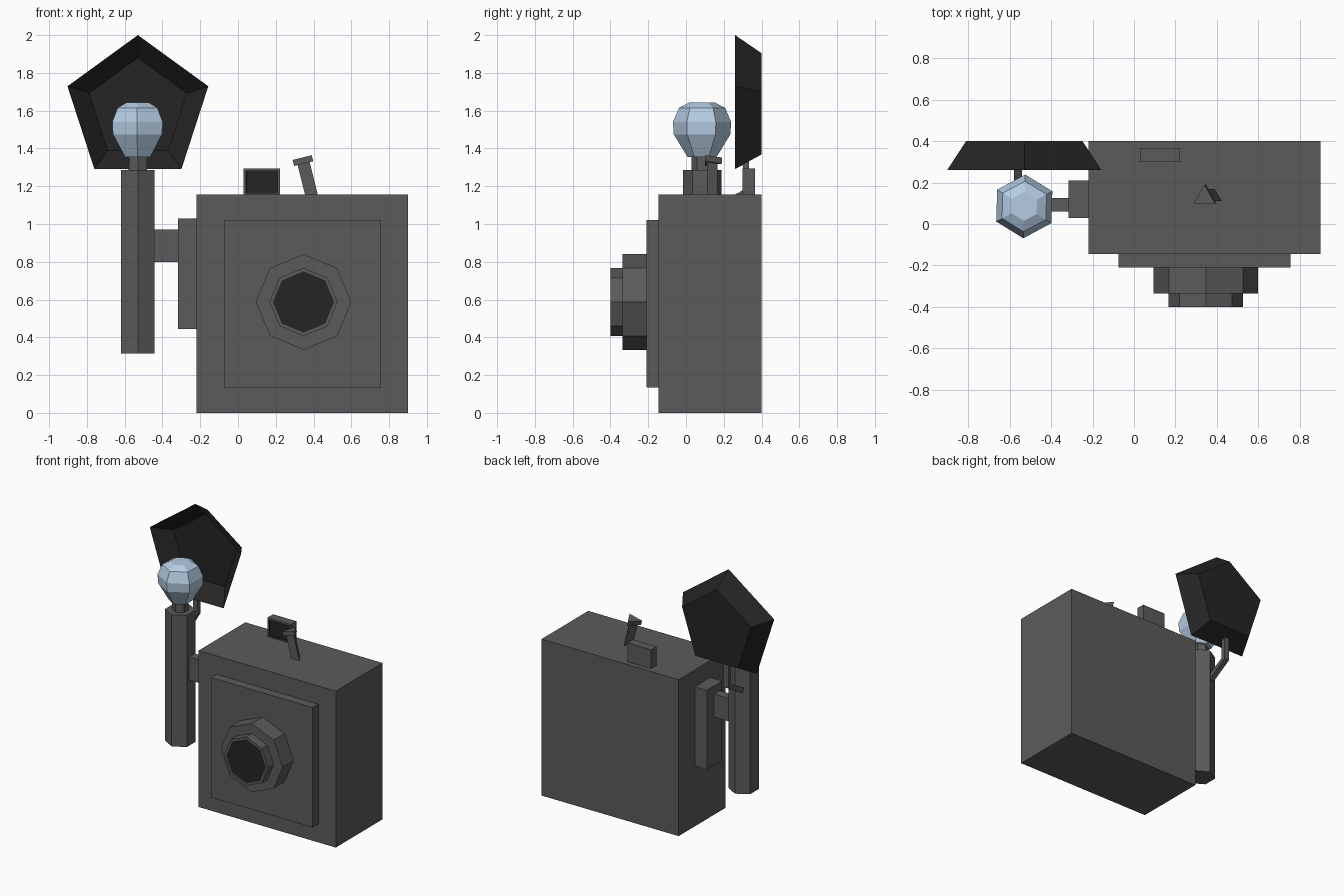
import bpy, bmesh, math
from mathutils import Vector, Matrix

if "Cube" in bpy.data.objects:
    bpy.data.objects.remove(bpy.data.objects["Cube"])


def material(name, rgb):
    m = bpy.data.materials.new(name)
    m.diffuse_color = (*rgb, 1)
    m.use_nodes = True
    m.node_tree.nodes["Principled BSDF"].inputs["Base Color"].default_value = m.diffuse_color
    return m


GREY = material("dark grey casing", (0.105, 0.105, 0.105))
BLACK = material("near black", (0.018, 0.018, 0.018))
BLUE = material("pale blue glass", (0.46, 0.60, 0.76))


def finish(name, bm, *mats):
    bmesh.ops.recalc_face_normals(bm, faces=bm.faces)
    me = bpy.data.meshes.new(name)
    bm.to_mesh(me)
    bm.free()
    for m in mats:
        me.materials.append(m)
    ob = bpy.data.objects.new(name, me)
    bpy.context.collection.objects.link(ob)
    return ob


def box_bm(x0, x1, y0, y1, z0, z1):
    bm = bmesh.new()
    c = Vector((x0 + x1, y0 + y1, z0 + z1)) / 2
    bmesh.ops.create_cube(bm, size=1, matrix=Matrix.Translation(c)
                          @ Matrix.Diagonal((x1 - x0, y1 - y0, z1 - z0, 1)))
    return bm


def box(name, *dims):
    return finish(name, box_bm(*dims), GREY)


def loft_bm(n, rings, start, matrix):
    """Rings of (radius, height) around local z, capped at both ends."""
    bm = bmesh.new()
    loops = []
    for r, h in rings:
        loops.append([bm.verts.new(matrix @ Vector((
            r * math.cos(start + math.tau * i / n),
            r * math.sin(start + math.tau * i / n), h))) for i in range(n)])
    for a, b in zip(loops, loops[1:]):
        for i in range(n):
            j = (i + 1) % n
            bm.faces.new((a[i], a[j], b[j], b[i]))
    bm.faces.new(loops[0][::-1])
    bm.faces.new(loops[-1])
    return bm


def inset_dark(bm, thickness, depth):
    """Inset the foremost face and make its centre dark."""
    bmesh.ops.recalc_face_normals(bm, faces=bm.faces)
    front = min(bm.faces, key=lambda f: f.calc_center_median().y)
    bmesh.ops.inset_region(bm, faces=[front], thickness=thickness)
    front.material_index = 1
    if depth:
        bmesh.ops.inset_region(bm, faces=[front], thickness=0.0005, depth=-depth)


# camera body and front plate
box("camera_body", -0.22, 0.90, -0.145, 0.40, 0, 1.155)
box("front_plate", -0.075, 0.757, -0.21, -0.14, 0.135, 1.02)

# lens barrel, stepped octagon with dark glass
towards_front = Matrix.Translation((0.347, 0, 0.587)) @ Matrix.Rotation(math.pi / 2, 4, 'X')
bm = loft_bm(8, [(0.253, 0.20), (0.253, 0.335), (0.18, 0.335), (0.18, 0.40)], 0, towards_front)
inset_dark(bm, 0.018, 0)
finish("lens", bm, GREY, BLACK)

# viewfinder with recessed dark window
bm = box_bm(0.03, 0.222, 0.30, 0.365, 1.15, 1.295)
inset_dark(bm, 0.019, 0.012)
finish("viewfinder", bm, GREY, BLACK)

# tilted triangular shutter lever and cap
tilt = Matrix.Translation((0.39, 0.13, 1.15)) @ Matrix.Rotation(math.radians(-14), 4, 'Y')
finish("shutter_lever", loft_bm(3, [(0.038, -0.03), (0.038, 0.18)], math.pi / 2, tilt), GREY)
finish("shutter_cap", loft_bm(3, [(0.06, 0.175), (0.06, 0.208)], math.pi / 2, tilt), GREY)

# side mount and connector to the flash
box("side_mount", -0.317, -0.215, 0.03, 0.21, 0.445, 1.03)
box("flash_connector", -0.47, -0.31, 0.06, 0.125, 0.80, 0.97)

# hexagonal flash handle, neck and bulb
axis = Matrix.Translation((-0.53, 0.085, 0))
finish("flash_handle", loft_bm(6, [(0.102, 0.315), (0.102, 1.287)], math.pi / 2, axis), GREY)
finish("bulb_neck", loft_bm(6, [(0.055, 1.28), (0.055, 1.36)], math.pi / 2, axis), GREY)
finish("bulb", loft_bm(6, [(0.077, 1.355), (0.15, 1.475), (0.154, 1.54), (0.122, 1.615), (0.07, 1.642)],
                       math.pi / 2 - 0.03, axis), BLUE)

# pentagonal reflector dish: outer shell, rim, inner shell
towards_back = Matrix.Translation((-0.53, 0, 1.608)) @ Matrix.Rotation(-math.pi / 2, 4, 'X')
finish("reflector", loft_bm(5, [(0.296, 0.40), (0.392, 0.26), (0.272, 0.375)],
                            -math.pi / 2, towards_back), BLACK)

# bent bracket holding the reflector: square section swept along a path
path = [(0.16, 1.08), (0.317, 1.17), (0.317, 1.345)]
bm = bmesh.new()
loops = []
for (y, z), (oy, oz) in zip(path, [(-0.008, 0.016), (-0.015, 0.009), (-0.017, 0)]):
    loops.append([bm.verts.new(p) for p in (
        (-0.58, y + oy, z + oz), (-0.54, y + oy, z + oz),
        (-0.54, y - oy, z - oz), (-0.58, y - oy, z - oz))])
for a, b in zip(loops, loops[1:]):
    for i in range(4):
        j = (i + 1) % 4
        bm.faces.new((a[i], a[j], b[j], b[i]))
bm.faces.new(loops[0])
bm.faces.new(loops[-1])
finish("reflector_bracket", bm, GREY)
